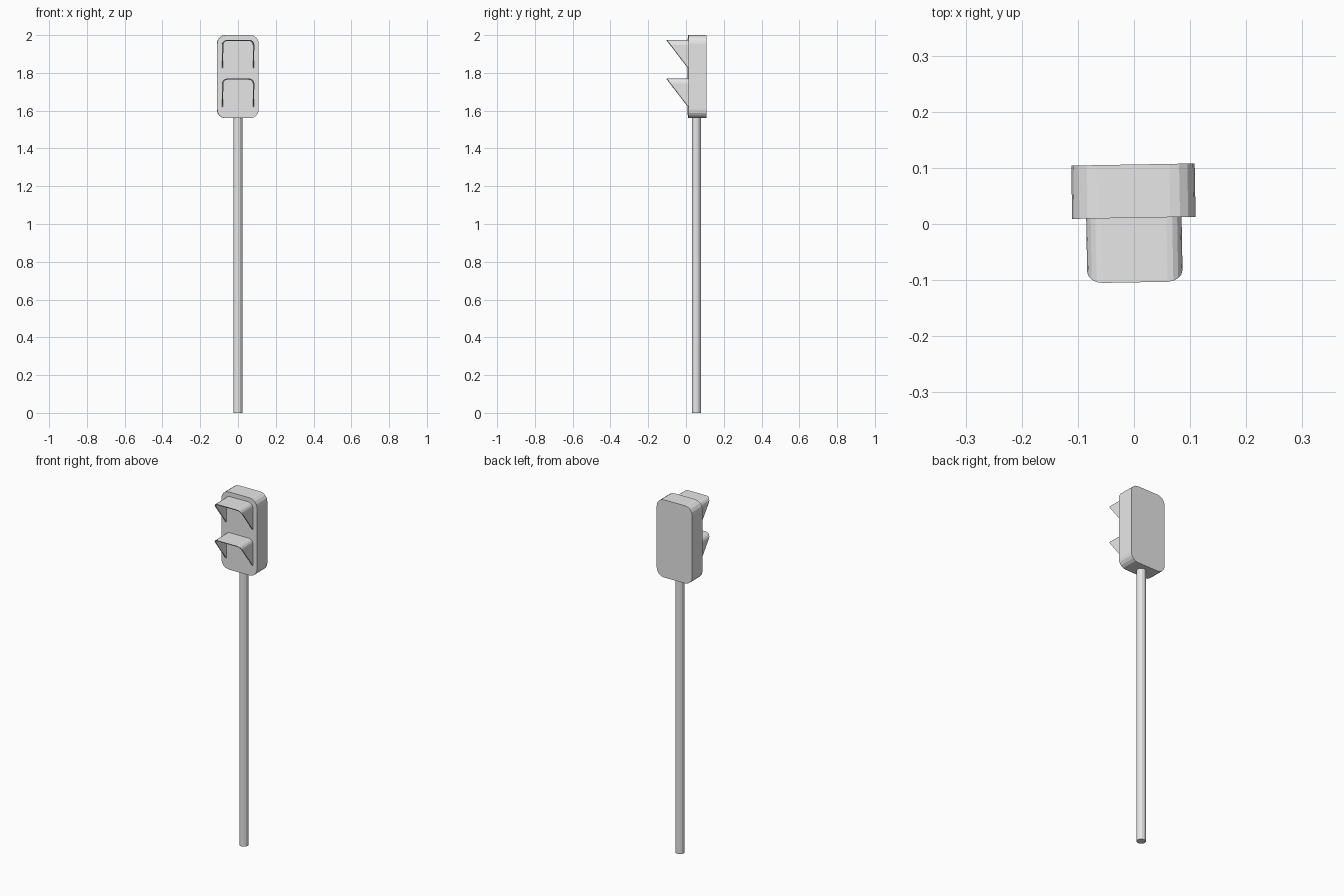
import bpy, bmesh
from math import sin, cos, pi, radians
from mathutils import Matrix

cube = bpy.data.objects.get("Cube")
if cube:
    bpy.data.objects.remove(cube, do_unlink=True)

grey = bpy.data.materials.new("light_grey")
grey.use_nodes = True
grey.diffuse_color = (0.8, 0.8, 0.8, 1)
grey.node_tree.nodes["Principled BSDF"].inputs["Base Color"].default_value = (0.8, 0.8, 0.8, 1)

FACE_Y = 0.011          # front face of the housing
TURN = Matrix.Rotation(radians(1), 4, "Z")   # whole signal sits slightly turned


def finish(name, bm):
    bmesh.ops.remove_doubles(bm, verts=bm.verts, dist=0.00001)
    bmesh.ops.recalc_face_normals(bm, faces=bm.faces)
    bm.transform(TURN)
    mesh = bpy.data.meshes.new(name)
    bm.to_mesh(mesh)
    bm.free()
    mesh.materials.append(grey)
    obj = bpy.data.objects.new(name, mesh)
    bpy.context.collection.objects.link(obj)
    return obj


def arc(cx, cz, r, start, steps=4):
    """Quarter circle of points, counter-clockwise from the start angle."""
    angles = [start + pi / 2 * i / steps for i in range(steps + 1)]
    return [(cx + r * cos(a), cz + r * sin(a)) for a in angles]


# Pole
bm = bmesh.new()
bmesh.ops.create_cone(bm, cap_ends=True, segments=12, radius1=0.024, radius2=0.024,
                      depth=1.57, matrix=Matrix.Translation((0, 0.055, 0.785)))
finish("pole", bm)

# Housing: rounded rectangle pushed back
half, low, high, r, depth = 0.11, 1.56, 2.0, 0.045, 0.095
corners = [(half - r, high - r), (r - half, high - r), (r - half, low + r), (half - r, low + r)]
outline = [p for i, (x, z) in enumerate(corners) for p in arc(x, z, r, i * pi / 2)]
bm = bmesh.new()
face = bm.faces.new([bm.verts.new((x, FACE_Y, z)) for x, z in outline])
side = bmesh.ops.extrude_face_region(bm, geom=[face], use_keep_orig=True)
bmesh.ops.translate(bm, vec=(0, depth, 0),
                    verts=[v for v in side["geom"] if isinstance(v, bmesh.types.BMVert)])
finish("housing", bm)


def hood_arch(w, top, foot, r):
    """Inverted U from the right foot over to the left foot."""
    return ([(w, foot)] + arc(w - r, top - r, r, 0)
            + arc(r - w, top - r, r, pi / 2) + [(-w, foot)])


def hood(name, top, height=0.15, reach=0.115, wall=0.006):
    """Thin arched visor whose front edge slopes back to the housing at its feet."""
    foot = top - height
    outer = hood_arch(0.085, top, foot, 0.027)
    inner = hood_arch(0.085 - wall, top - wall, foot, 0.027 - wall)
    bm = bmesh.new()
    rings = []
    for (ox, oz), (ix, iz) in zip(outer, inner):
        ring = []
        for x, z, front in ((ox, oz, 0), (ox, oz, 1), (ix, iz, 1), (ix, iz, 0)):
            y = FACE_Y - reach * (z - foot) / height if front else FACE_Y + 0.001
            ring.append(bm.verts.new((x, y, z)))
        rings.append(ring)
    for a, b in zip(rings, rings[1:]):
        for i in range(4):
            j = (i + 1) % 4
            bm.faces.new((a[i], a[j], b[j], b[i]))
    bm.faces.new(rings[0])
    bm.faces.new(rings[-1])
    finish(name, bm)


hood("upper_hood", 1.975)
hood("lower_hood", 1.77)
